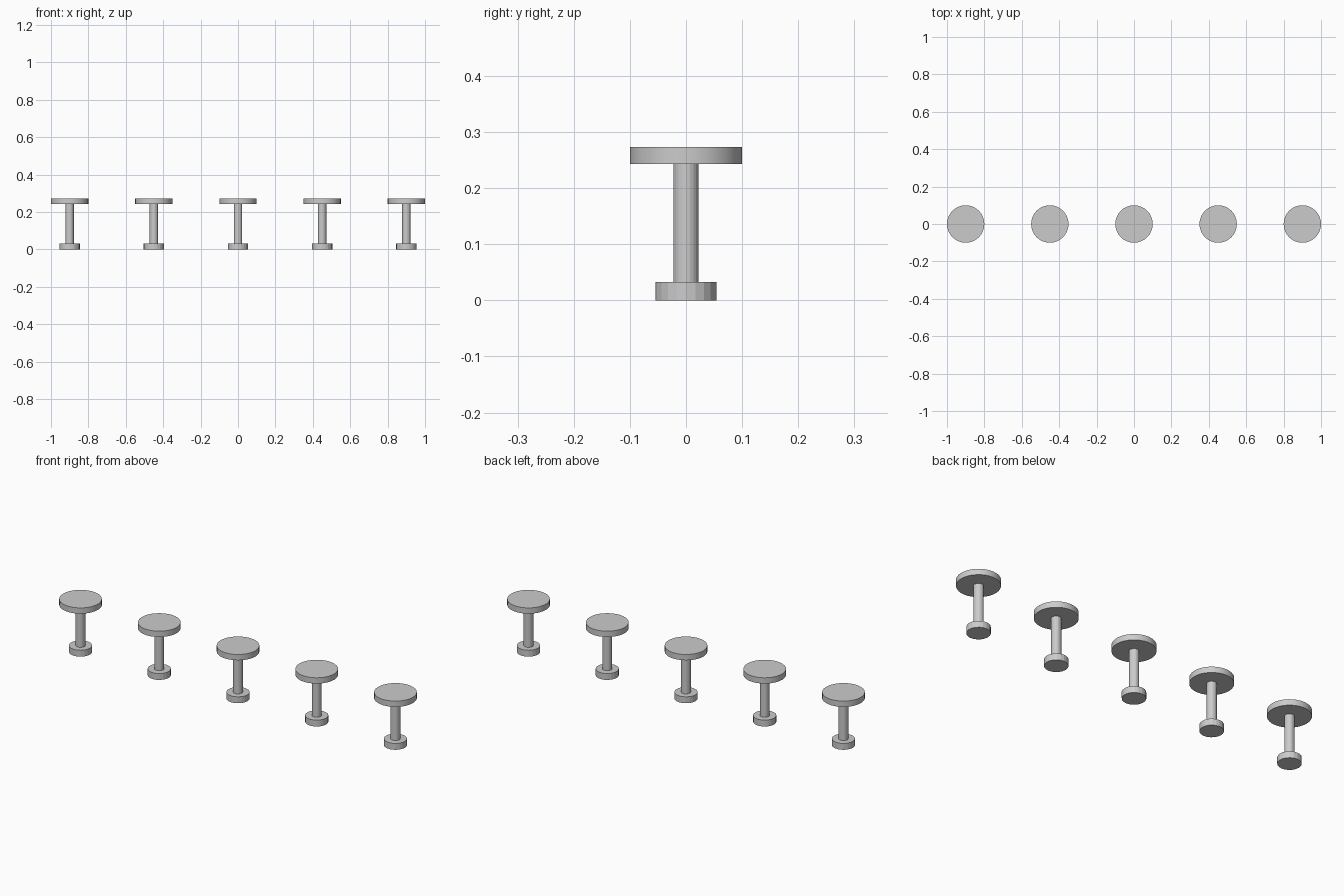
import bpy
import math

if "Cube" in bpy.data.objects:
    bpy.data.objects.remove(bpy.data.objects["Cube"])

SPACING = 0.45


def disc(name, radius, z0, z1, x, sides):
    """Upright cylinder between two heights."""
    bpy.ops.mesh.primitive_cylinder_add(
        vertices=sides, radius=radius, depth=z1 - z0,
        location=(x, 0, (z0 + z1) / 2))
    obj = bpy.context.object
    obj.name = name
    bpy.ops.object.shade_smooth_by_angle(angle=math.radians(15))
    return obj


# Row of five pedestal stools
for i in range(5):
    x = (i - 2) * SPACING
    disc(f"base_{i + 1}", 0.0545, 0.0, 0.033, x, 20)
    disc(f"post_{i + 1}", 0.0225, 0.033, 0.243, x, 20)
    disc(f"seat_{i + 1}", 0.1, 0.243, 0.273, x, 32)
